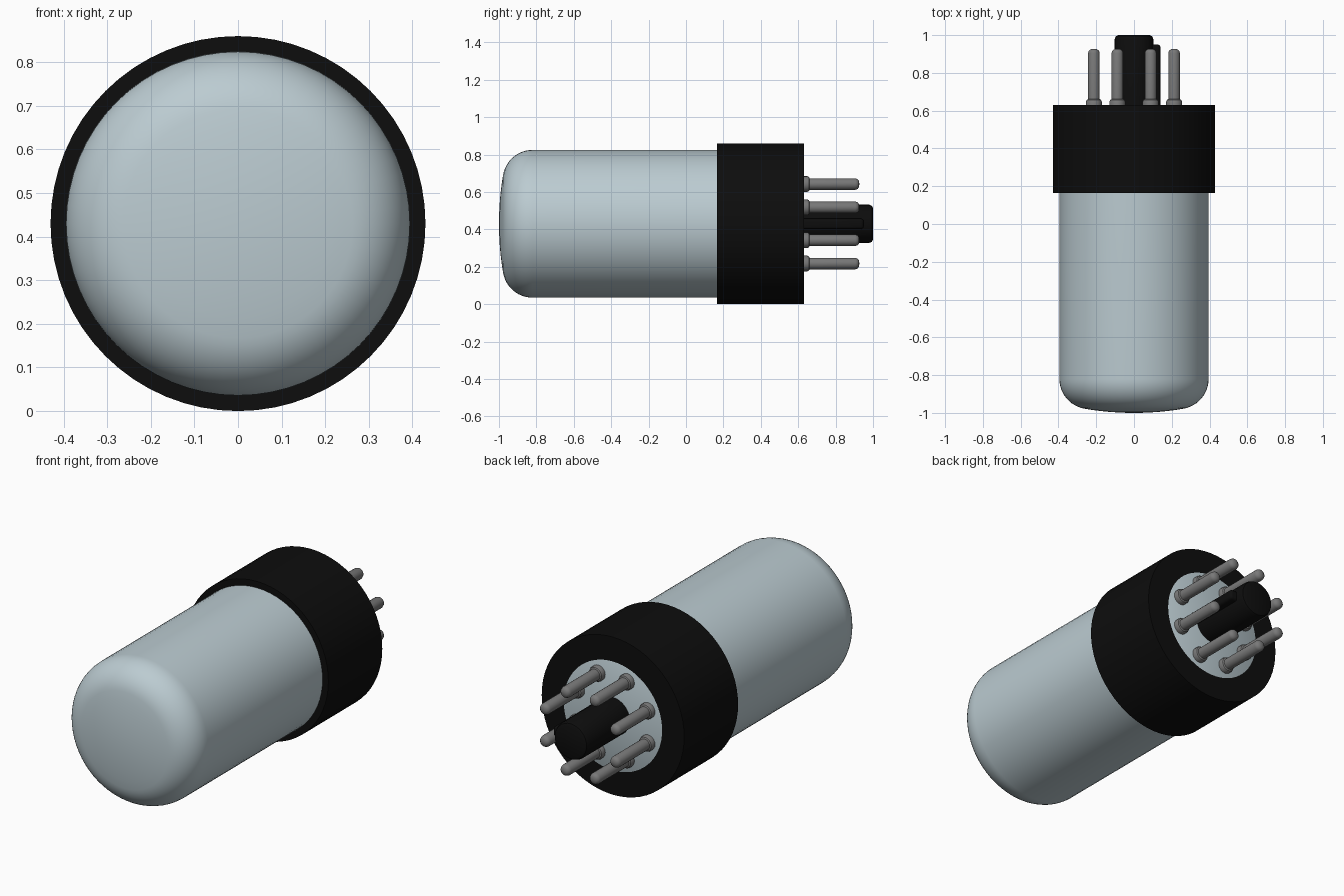
import bpy, bmesh, math
from mathutils import Matrix, Vector

if "Cube" in bpy.data.objects:
    bpy.data.objects.remove(bpy.data.objects["Cube"], do_unlink=True)

AXIS_Z = 0.43   # height of the tube's axis
BACK = 0.63     # rear face of the base


def material(name, color, roughness):
    m = bpy.data.materials.new(name)
    m.use_nodes = True
    m.diffuse_color = (*color, 1)
    bsdf = m.node_tree.nodes["Principled BSDF"]
    bsdf.inputs["Base Color"].default_value = (*color, 1)
    bsdf.inputs["Roughness"].default_value = roughness
    return m


glass = material("pale_glass", (0.50, 0.60, 0.64), 0.4)
black = material("black_plastic", (0.004, 0.004, 0.004), 0.5)
metal = material("grey_metal", (0.19, 0.19, 0.19), 0.5)


def finish(name, bm, mat):
    bmesh.ops.recalc_face_normals(bm, faces=bm.faces)
    mesh = bpy.data.meshes.new(name)
    bm.to_mesh(mesh)
    bm.free()
    mesh.materials.append(mat)
    obj = bpy.data.objects.new(name, mesh)
    bpy.context.collection.objects.link(obj)
    bpy.ops.object.select_all(action="DESELECT")
    obj.select_set(True)
    bpy.context.view_layer.objects.active = obj
    bpy.ops.object.shade_smooth_by_angle(angle=math.radians(35))
    return obj


def lathe(name, profile, mat, segments=64, x=0.0, z=0.0):
    """Spin (radius, y) points about a y-parallel line offset from the axis."""
    bm = bmesh.new()
    verts = [bm.verts.new((r, y, 0)) for r, y in profile]
    edges = [bm.edges.new(pair) for pair in zip(verts, verts[1:])]
    bmesh.ops.spin(bm, geom=verts + edges, cent=(0, 0, 0), axis=(0, 1, 0),
                   angle=math.tau, steps=segments)
    bmesh.ops.remove_doubles(bm, verts=bm.verts, dist=0.0002)
    bmesh.ops.translate(bm, verts=bm.verts, vec=(x, 0, AXIS_Z + z))
    return finish(name, bm, mat)


# Glass envelope: shallow dome, rounded shoulder, straight wall, closed rear disc
corner, radius, sweep = 0.235, 0.16, math.radians(80)
rim = corner + radius * math.cos(sweep)
envelope = [(rim * i / 6, -1 + 0.022 * (i / 6) ** 2) for i in range(6)]
for i in range(13):
    a = sweep * (1 - i / 12)
    envelope.append((corner + radius * math.cos(a), -0.82 - radius * math.sin(a)))
envelope += [(0.395, 0.58), (0.297, BACK), (0, BACK)]
lathe("glass_envelope", envelope, glass)

# Base collar
lathe("base_collar", [(0.39, 0.165), (0.43, 0.165), (0.43, BACK), (0.297, BACK)], black)

# Central locating post with rounded end
lathe("locating_post", [(0.102, BACK - 0.02), (0.102, 0.98), (0.096, 0.994),
                        (0.084, 1.0), (0, 1.0)], black, 32)

# Locating key along the post's side
bm = bmesh.new()
bmesh.ops.create_cube(bm, size=1, matrix=Matrix.Translation((0.095, 0.785, AXIS_Z))
                      @ Matrix.Diagonal((0.09, 0.33, 0.056, 1)))
outer = [e for e in bm.edges
         if all(v.co.x > 0.13 for v in e.verts) or all(v.co.y > 0.9 for v in e.verts)]
bmesh.ops.bevel(bm, geom=outer, offset=0.015, segments=3, affect="EDGES", profile=0.5)
finish("locating_key", bm, black)

# Ring of eight contact pins, each with a collar at its foot
pin = [(0.042, BACK - 0.01), (0.042, 0.648), (0.038, 0.657), (0.031, 0.661),
       (0.031, 0.905), (0.027, 0.917), (0.017, 0.925), (0, 0.927)]
for k in range(8):
    a = math.tau * (k + 0.5) / 8
    lathe(f"contact_pin_{k + 1}", pin, metal, 20, 0.23 * math.cos(a), 0.23 * math.sin(a))
